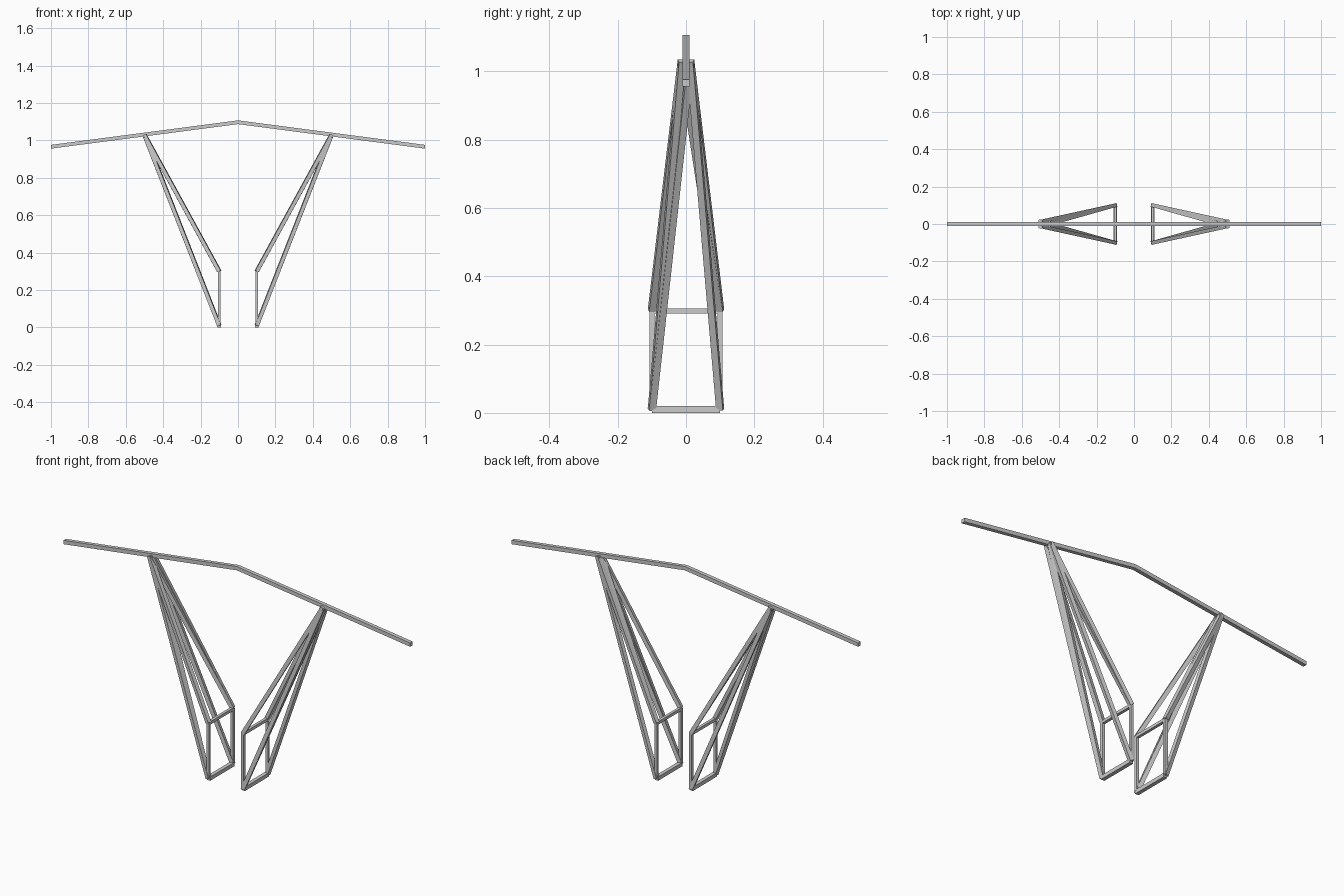
import bpy, bmesh
from mathutils import Vector

if "Cube" in bpy.data.objects:
    bpy.data.objects.remove(bpy.data.objects["Cube"])


def new_object(name, bm):
    bmesh.ops.recalc_face_normals(bm, faces=bm.faces)
    mesh = bpy.data.meshes.new(name)
    bm.to_mesh(mesh)
    bm.free()
    ob = bpy.data.objects.new(name, mesh)
    bpy.context.collection.objects.link(ob)
    return ob


def bar(name, a, b, size):
    """Square bar between two points, mirrored to the other leg."""
    a, b = Vector(a), Vector(b)
    bm = bmesh.new()
    bmesh.ops.create_cube(bm, size=1)
    bmesh.ops.scale(bm, vec=(size, size, (b - a).length), verts=bm.verts)
    rot = (b - a).to_track_quat('Z', 'Y').to_matrix()
    bmesh.ops.rotate(bm, matrix=rot, verts=bm.verts)
    bmesh.ops.translate(bm, vec=(a + b) / 2, verts=bm.verts)
    ob = new_object(name, bm)
    mirror = ob.modifiers.new("mirror", 'MIRROR')
    mirror.use_axis = (True, False, False)
    mirror.use_clip = False
    return ob


# Bent top beam, mitred at the middle
H = 0.01
outline = [(-1, 0.966 - H), (0, 1.097 - H), (1, 0.966 - H),
           (1, 0.966 + H), (0, 1.097 + H), (-1, 0.966 + H)]
bm = bmesh.new()
front = [bm.verts.new((x, -H, z)) for x, z in outline]
quads = [bm.faces.new([front[i] for i in q]) for q in ((0, 1, 4, 5), (1, 2, 3, 4))]
ext = bmesh.ops.extrude_face_region(bm, geom=quads, use_keep_orig=True)
bmesh.ops.translate(bm, vec=(0, 2 * H, 0),
                    verts=[g for g in ext["geom"] if isinstance(g, bmesh.types.BMVert)])
new_object("top_beam", bm)

# Leg joints
X, Y, LOW, HIGH = 0.1, 0.1, 0.01, 0.3
TOP_X, TOP_Y, TOP_Z = 0.5, 0.0125, 1.03

# Straight leg struts and upright frame posts
for side, s in (("front", -1), ("back", 1)):
    top = (TOP_X, s * TOP_Y, TOP_Z)
    bar(f"{side}_lower_strut", (X, s * Y, LOW), top, 0.02)
    bar(f"{side}_upper_strut", (X, s * Y, HIGH), top, 0.02)
    bar(f"{side}_frame_post", (X, s * Y, LOW), (X, s * Y, HIGH), 0.015)

# Crossing diagonal braces
bar("lower_diagonal", (X, -Y, LOW), (TOP_X, TOP_Y, TOP_Z), 0.02)
bar("upper_diagonal", (X, Y, HIGH), (TOP_X, -TOP_Y, TOP_Z), 0.02)

# Horizontal frame rails
bar("bottom_rail", (X, -Y, LOW), (X, Y, LOW), 0.02)
bar("top_rail", (X, -Y, HIGH - 0.002), (X, Y, HIGH - 0.002), 0.015)
